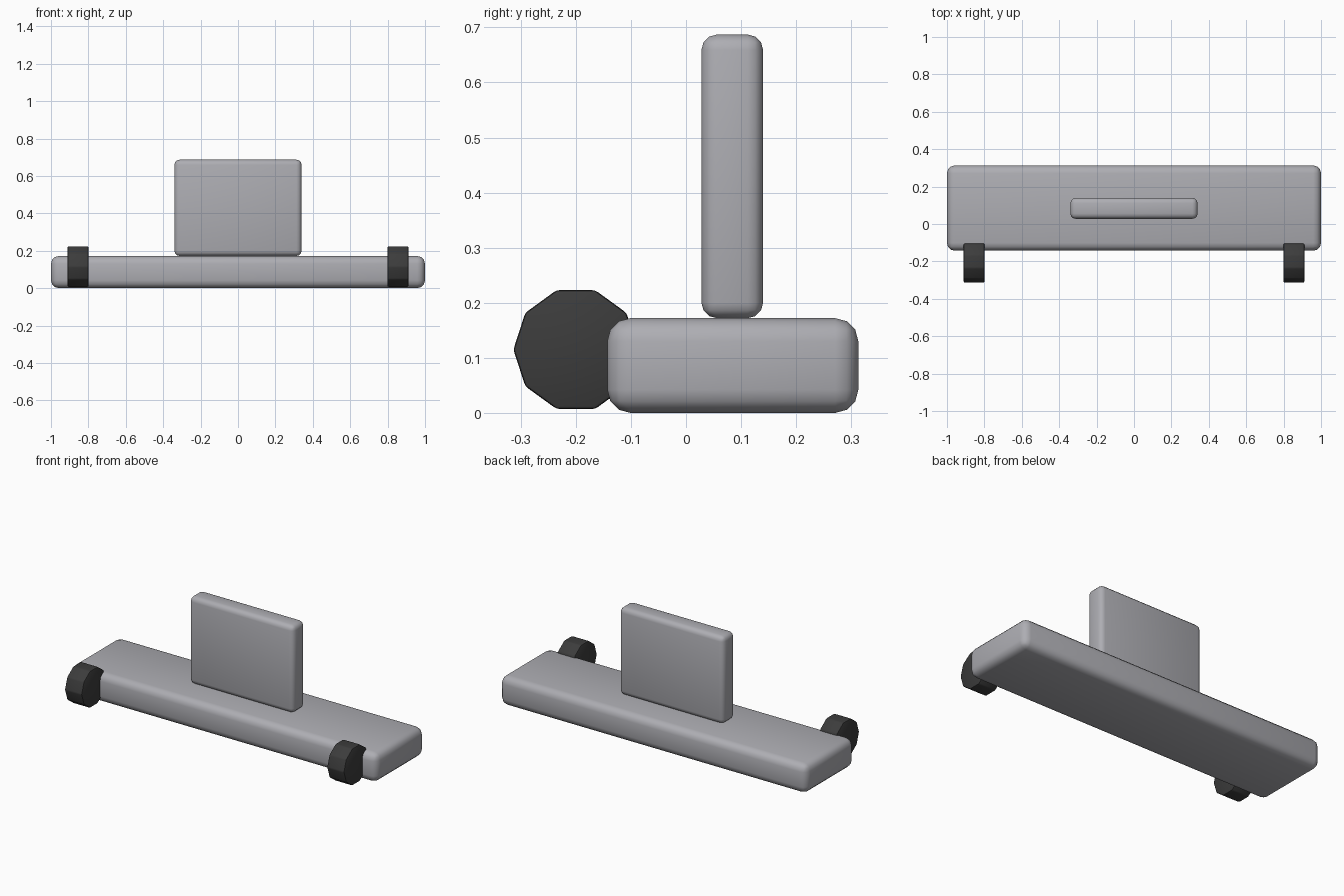
import bpy
import math

cube = bpy.data.objects.get("Cube")
if cube:
    bpy.data.objects.remove(cube, do_unlink=True)


def make_material(name, colour):
    mat = bpy.data.materials.new(name)
    mat.use_nodes = True
    mat.diffuse_color = colour
    bsdf = next(n for n in mat.node_tree.nodes if n.type == "BSDF_PRINCIPLED")
    bsdf.inputs["Base Color"].default_value = colour
    return mat


grey = make_material("light_grey", (0.42, 0.42, 0.45, 1))
dark = make_material("dark_rubber", (0.045, 0.045, 0.045, 1))


def finish(obj, name, mat, bevel, segments):
    """Name, colour and round off the edges of the active part."""
    obj.name = name
    obj.data.materials.append(mat)
    bpy.ops.object.transform_apply(location=False, rotation=True, scale=True)
    mod = obj.modifiers.new("rounded_edges", "BEVEL")
    mod.width = bevel
    mod.segments = segments
    mod.limit_method = "ANGLE"
    mod.angle_limit = math.radians(30)
    bpy.ops.object.modifier_apply(modifier=mod.name)
    return obj


def rounded_box(name, low, high, bevel):
    centre = [(a + b) / 2 for a, b in zip(low, high)]
    bpy.ops.mesh.primitive_cube_add(size=1, location=centre)
    obj = bpy.context.object
    obj.scale = [b - a for a, b in zip(low, high)]
    finish(obj, name, grey, bevel, 3)
    bpy.ops.object.shade_smooth()


# Long base slab and the upright panel standing on it
rounded_box("base", (-1, -0.143, 0), (1, 0.313, 0.172), 0.042)
rounded_box("upright_panel", (-0.34, 0.028, 0.172), (0.34, 0.14, 0.687), 0.028)

# Ten-sided wheels at the front, vertices pointing forward and back
for side, x in (("left", 0.855), ("right", -0.855)):
    bpy.ops.mesh.primitive_cylinder_add(
        vertices=10, radius=0.1135, depth=0.112,
        location=(x, -0.2, 0.115), rotation=(0, math.pi / 2, 0))
    finish(bpy.context.object, side + "_wheel", dark, 0.006, 2)
    bpy.ops.object.shade_smooth_by_angle(angle=math.radians(30))
